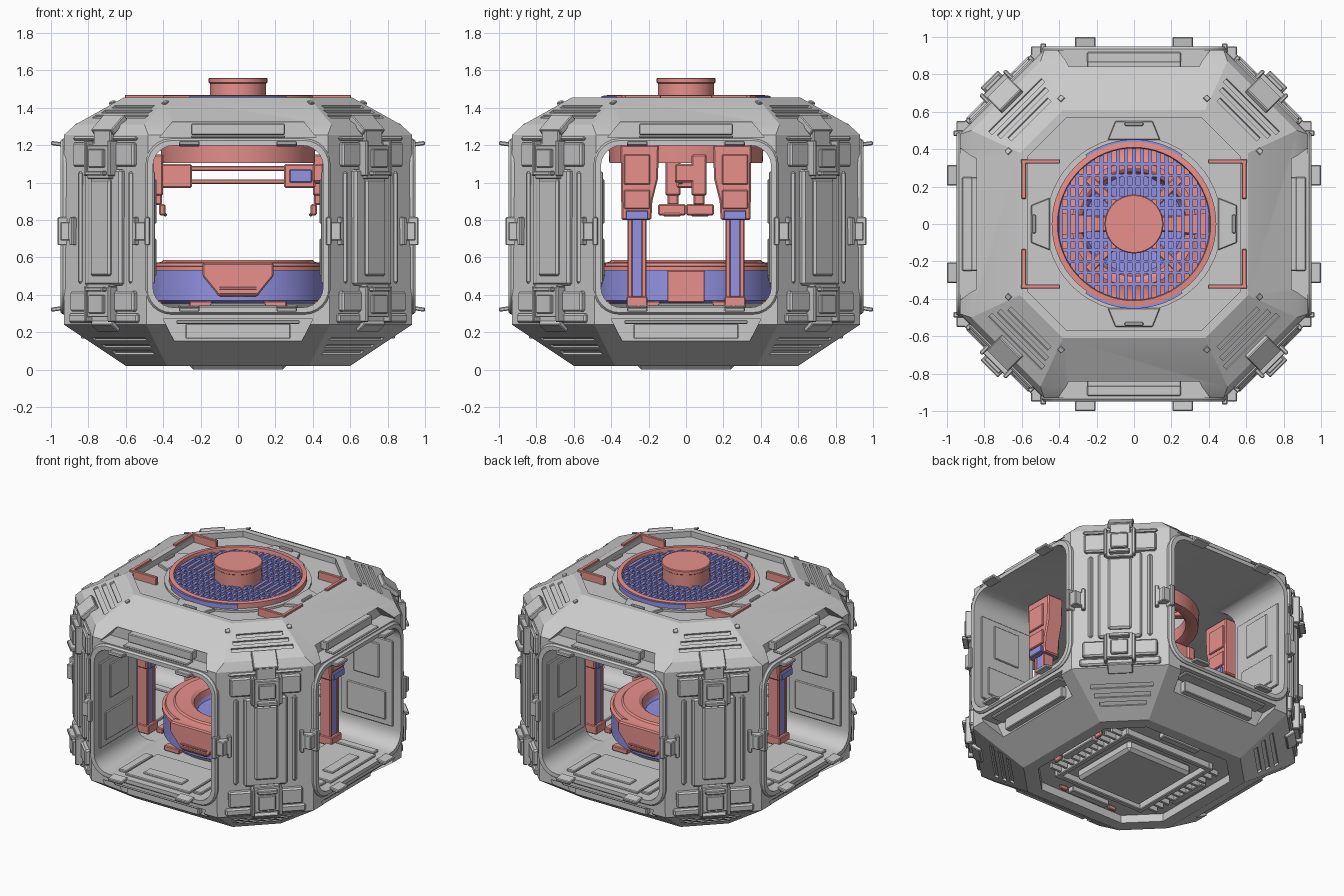
import bpy, bmesh
from math import radians, sqrt, pi, cos, sin
from mathutils import Matrix, Vector

if "Cube" in bpy.data.objects:
    bpy.data.objects.remove(bpy.data.objects["Cube"])

def colour(name, rgb):
    m = bpy.data.materials.new(name)
    m.diffuse_color = (*rgb, 1)
    m.use_nodes = True
    m.node_tree.nodes["Principled BSDF"].inputs["Base Color"].default_value = m.diffuse_color
    return m

RED = colour("red_paint", (0.8, 0.28, 0.26))
BLUE = colour("blue_paint", (0.29, 0.29, 0.78))
ONE = [Matrix()]
FLAT = Matrix.Rotation(pi / 2, 4, 'X')            # profile lies in plan, extrudes up z
SIDES = [Matrix.Rotation(pi / 2 * k, 4, 'Z') for k in range(4)]
CORNERS = [Matrix.Rotation(pi / 4 + pi / 2 * k, 4, 'Z') for k in range(4)]
ENDS = [Matrix.Rotation(a, 4, 'Z') for a in (0, pi)]

def finish(name, bm, mat=None, bevel=0.0, smooth=False):
    bmesh.ops.recalc_face_normals(bm, faces=bm.faces)
    me = bpy.data.meshes.new(name)
    bm.to_mesh(me)
    bm.free()
    ob = bpy.data.objects.new(name, me)
    bpy.context.collection.objects.link(ob)
    if mat:
        me.materials.append(mat)
    if bevel:
        mod = ob.modifiers.new("edge", 'BEVEL')
        mod.width, mod.segments = bevel, 1
    if smooth:
        shade(ob)
    return ob

def shade(ob, angle=30):
    bpy.ops.object.select_all(action='DESELECT')
    ob.select_set(True)
    bpy.context.view_layer.objects.active = ob
    bpy.ops.object.shade_smooth_by_angle(angle=radians(angle))

def boxes(name, items, frames=ONE, mat=None, bevel=0.005):
    """items: (centre x, y, z, size x, y, z, optional tilt about x in degrees)"""
    bm = bmesh.new()
    for f in frames:
        for it in items:
            tilt = Matrix.Rotation(radians(it[6] if len(it) > 6 else 0), 4, 'X')
            m = f @ Matrix.Translation(it[:3]) @ tilt @ Matrix.Diagonal((*it[3:6], 1))
            bmesh.ops.create_cube(bm, size=1, matrix=m)
    return finish(name, bm, mat, bevel)

def prisms(name, profiles, a, b, frames=ONE, mat=None, bevel=0.0):
    """extrude x-z outlines from y=a to y=b"""
    bm = bmesh.new()
    for f in frames:
        for pts in profiles:
            lo = [bm.verts.new(f @ Vector((x, a, z))) for x, z in pts]
            hi = [bm.verts.new(f @ Vector((x, b, z))) for x, z in pts]
            bm.faces.new(lo)
            bm.faces.new(hi[::-1])
            bridge(bm, lo, hi)
    return finish(name, bm, mat, bevel)

def bridge(bm, *loops):
    for lo, hi in zip(loops, loops[1:]):
        for i in range(len(lo)):
            j = (i + 1) % len(lo)
            bm.faces.new((lo[i], lo[j], hi[j], hi[i]))

def lathe(name, pts, mat=None, seg=64, start=0, sweep=2 * pi):
    bm = bmesh.new()
    vs = [bm.verts.new((r * cos(start), r * sin(start), z)) for r, z in pts]
    es = [bm.edges.new((vs[i], vs[i + 1])) for i in range(len(vs) - 1)]
    bmesh.ops.spin(bm, geom=vs + es, cent=(0, 0, 0), axis=(0, 0, 1), angle=sweep, steps=seg)
    bmesh.ops.remove_doubles(bm, verts=bm.verts, dist=1e-4)
    return finish(name, bm, mat, 0, True)

def octagon(r, h):
    return [(h, -r), (r, -h), (r, h), (h, r), (-h, r), (-r, h), (-r, -h), (-h, -r)]

def rounded(hx, z0, z1, r, n=6):
    pts = []
    for cx, cz, q in ((hx - r, z1 - r, 0), (r - hx, z1 - r, 1), (r - hx, z0 + r, 2), (hx - r, z0 + r, 3)):
        pts += [(cx + r * cos(pi / 2 * (q + i / n)), cz + r * sin(pi / 2 * (q + i / n))) for i in range(n + 1)]
    return pts

def cut(ob, cutter):
    mod = ob.modifiers.new("cut", 'BOOLEAN')
    mod.operation, mod.solver, mod.object = 'DIFFERENCE', 'EXACT', cutter
    bpy.context.view_layer.objects.active = ob
    bpy.ops.object.modifier_apply(modifier=mod.name)
    bpy.data.objects.remove(cutter)

# shell: eight-sided loft with crossing window tunnels and recesses
bm = bmesh.new()
rings = [[bm.verts.new((x, y, z)) for x, y in octagon(r, h)] for z, r, h in
         ((0.02, 0.60, 0.38), (0.24, 0.93, 0.49), (1.255, 0.93, 0.48), (1.31, 0.87, 0.50), (1.455, 0.61, 0.38))]
bm.faces.new(rings[0])
bm.faces.new(rings[-1])
bridge(bm, *rings)
shell = finish("shell", bm)
window = rounded(0.457, 0.33, 1.2, 0.11)
for k in (0, 1):
    cut(shell, prisms("tunnel_cutter", [window], -1.2, 1.2, [SIDES[k]]))
cut(shell, prisms("brow_cutter", [[(-0.42, 1.24), (0.42, 1.24), (0.35, 1.325), (-0.35, 1.325)]], -1.1, -0.82, SIDES))
cut(shell, prisms("sill_cutter", [[(-0.34, 0.15), (0.34, 0.15), (0.40, 0.27), (-0.40, 0.27)]], -1.1, -0.80, SIDES))
cut(shell, prisms("roof_cutter", [octagon(0.57, 0.36)], 1.415, 1.6, [FLAT]))
cut(shell, prisms("shaft_cutter", [[(0.41 * cos(i * pi / 24), 0.41 * sin(i * pi / 24)) for i in range(48)]],
                  1.0, 1.6, [FLAT]))
cut(shell, prisms("base_cutter", [octagon(0.52, 0.33)], -0.1, 0.075, [FLAT]))
cut(shell, boxes("slot_cutter", [(0, -0.969 + 0.269 * t, 1.31 + 0.145 * t, w, 0.03, 0.025, 28)
                                 for t, w in ((0.3, 0.4), (0.48, 0.36), (0.66, 0.3))] +
                 [(0, -1.004 + 0.311 * t, 0.24 - 0.22 * t, w, 0.03, 0.025, -35)
                  for t, w in ((0.35, 0.4), (0.52, 0.36), (0.68, 0.3))], CORNERS, bevel=0))
shade(shell, 18)

# window frames
bm = bmesh.new()
outer, inner = rounded(0.495, 0.295, 1.235, 0.14), rounded(0.455, 0.332, 1.198, 0.11)
for f in SIDES:
    bridge(bm, *[[bm.verts.new(f @ Vector((x, y, z))) for x, z in pts]
                 for pts, y in ((outer, -0.89), (outer, -0.935), (rounded(0.485, 0.305, 1.225, 0.13), -0.948),
                                (inner, -0.948), (inner, -0.90))])
finish("window_frames", bm, smooth=True)

# window tabs, brow and sill plates, edge clasps
boxes("window_tabs", [(s * 0.26, -0.965, z, 0.11, 0.07, 0.022, t) for s in (-1, 1)
                      for z, t in ((1.207, -8), (0.325, 8))], SIDES)
boxes("brow_plates", [(0, -0.84, 1.285, 0.5, 0.06, 0.06), (0, -0.885, 1.246, 0.5, 0.07, 0.014)], SIDES)
boxes("sill_plates", [(0, -0.81, 0.205, 0.56, 0.06, 0.08), (0, -0.86, 0.255, 0.66, 0.1, 0.02)], SIDES)
boxes("edge_clasps", [(s * x, y, 0.74, w, 0.06, h) for s in (-1, 1)
                      for x, y, w, h in ((0.51, -0.92, 0.08, 0.1), (0.485, -0.935, 0.03, 0.15))], SIDES)
boxes("corner_clasps", [(s * x, -1.01, 0.74, w, 0.04, h) for s in (-1, 1)
                        for x, w, h in ((0.27, 0.07, 0.1), (0.235, 0.025, 0.15))], CORNERS)

# corner columns: collars, centre panel, ridges
boxes("corner_collars", [(0, -1.0, 1.15, 0.46, 0.05, 0.13), (0, -1.005, 0.365, 0.48, 0.06, 0.11),
                         (0, -1.005, 0.275, 0.52, 0.04, 0.05), (0, -1.0, 1.235, 0.48, 0.03, 0.02)], CORNERS, bevel=0.01)
boxes("corner_panels", [(0, -1.0, 0.76, 0.28, 0.06, 0.62), (0, -1.025, 0.76, 0.15, 0.05, 0.52),
                        (-0.19, -1.0, 0.76, 0.03, 0.03, 0.6), (0.19, -1.0, 0.76, 0.03, 0.03, 0.6)], CORNERS, bevel=0.012)
# latches
latch = []
for zc, d in ((1.11, 1), (0.37, -1)):
    latch += [(0, -1.03, zc, 0.17, 0.06, 0.18), (0, -1.065, zc + d * 0.02, 0.11, 0.03, 0.1),
              (0, -1.075, zc - d * 0.06, 0.13, 0.04, 0.025)]
    latch += [(s * 0.09, -1.04, zc + d * 0.02, 0.022, 0.06, 0.19) for s in (-1, 1)]
latch += [(0, -0.975, 1.31, 0.16, 0.13, 0.035, 40), (0, -1.015, 1.235, 0.13, 0.03, 0.1),
          (0, -1.0, 0.235, 0.16, 0.07, 0.035, -35)]
boxes("corner_latches", latch, CORNERS)
boxes("corner_bolts", [(s * 0.2, -0.75, 1.428, 0.03, 0.03, 0.012, 28) for s in (-1, 1)], CORNERS, bevel=0.003)

# tunnel lining panels
walls = [(s * x, -0.69, z, 0.02, l, h) for s in (-1, 1)
         for x, z, l, h in ((0.455, 0.76, 0.4, 0.6), (0.447, 0.9, 0.2, 0.24), (0.447, 0.6, 0.3, 0.2))]
boxes("tunnel_panels", walls + [(0, -0.72, 0.335, 0.5, 0.36, 0.02), (-0.29, -0.72, 0.335, 0.06, 0.3, 0.02),
                                (0.29, -0.72, 0.335, 0.06, 0.3, 0.02), (0, -0.8, 0.345, 0.3, 0.08, 0.02)], SIDES)

# roof: collar, clip plates, corner brackets
lathe("roof_collar", [(0.47, 1.41), (0.47, 1.43), (0.41, 1.43), (0.41, 1.2)], seg=48)
prisms("roof_clips", [[(-0.14, 0.45), (0.14, 0.45), (0.1, 0.55), (-0.1, 0.55)]], 1.41, 1.435,
       [f @ FLAT for f in SIDES], bevel=0.004)
boxes("roof_clip_handles", [(0, -0.535, 1.44, 0.1, 0.02, 0.02)], SIDES)
boxes("roof_brackets", [(sx * x, sy * y, 1.436, w, l, 0.066) for sx in (-1, 1) for sy in (-1, 1)
                        for x, y, w, l in ((0.5, 0.335, 0.21, 0.022), (0.59, 0.24, 0.024, 0.21))], ONE, RED, 0.003)

# roof fan: ring, grille, blades, hub
lathe("fan_ring", [(0.41, 1.39), (0.44, 1.39), (0.44, 1.465), (0.41, 1.468), (0.405, 1.45), (0.41, 1.39)], RED)
for n, a in (("back", 55), ("front", 235)):
    lathe("fan_ring_pad_" + n, [(0.43, 1.4), (0.452, 1.4), (0.452, 1.462), (0.43, 1.462)], BLUE, 16, radians(a), radians(70))
chord = lambda p: 2 * sqrt(0.412 ** 2 - p * p)
boxes("grille_bars", [(p, 0, 1.435, 0.02, chord(p), 0.02) for p in [i * 0.0435 for i in range(-9, 10)]], ONE, BLUE, 0)
boxes("grille_cross_bars", [(0, s * p, 1.44, chord(p), 0.016, 0.02) for s in (-1, 1)
                            for p in (0.085, 0.14, 0.2, 0.26, 0.32)], ONE, BLUE, 0)
prisms("fan_blades", [[(0.12, -0.03), (0.41, -0.06), (0.41, 0.06), (0.12, 0.03)]], 1.4, 1.43, [f @ FLAT for f in ENDS], RED)
lathe("fan_hub", [(0, 1.40), (0.15, 1.40), (0.15, 1.53), (0.157, 1.535), (0.157, 1.556), (0.152, 1.56), (0, 1.56)], RED)
lathe("ceiling_ring", [(0.33, 1.21), (0.33, 1.12), (0.36, 1.105), (0.41, 1.105), (0.415, 1.21)], RED)
boxes("ceiling_beams", [(0, 0, 1.18, 0.7, 0.05, 0.03), (0, 0, 1.18, 0.05, 0.7, 0.03)], CORNERS[:1], RED)

# round floor basin
lathe("basin_foot", [(0.43, 0.33), (0.45, 0.365), (0, 0.365)])
lathe("basin_band", [(0.44, 0.35), (0.475, 0.37), (0.475, 0.53), (0.44, 0.53)], BLUE)
lathe("basin_rim", [(0.44, 0.525), (0.485, 0.53), (0.485, 0.55), (0.465, 0.555), (0.46, 0.57), (0.41, 0.575),
                    (0.40, 0.585), (0.30, 0.58), (0.28, 0.565), (0.27, 0.52)], RED)
lathe("basin_inside", [(0.29, 0.55), (0.26, 0.5), (0.12, 0.49), (0.1, 0.52), (0, 0.525)], BLUE)
prisms("basin_front_plates", [[(-0.1, 0.39), (0.1, 0.39), (0.19, 0.5), (0.19, 0.57), (-0.19, 0.57), (-0.19, 0.5)]],
       -0.49, -0.43, ENDS, RED, 0.008)
boxes("basin_front_slots", [(0, -0.492, z, 0.2, 0.012, 0.012) for z in (0.41, 0.435)], ENDS, RED, 0.002)
boxes("basin_side_plates", [(0, -0.465, 0.445, 0.2, 0.04, 0.17)], SIDES[1::2], RED)
boxes("basin_feet", [(s * 0.2, -0.43, 0.35, 0.12, 0.05, 0.035) for s in (-1, 1)], SIDES, RED)

# posts and hanging arm housings either side
ys = (-0.262, 0.262)
boxes("posts", [(0.53, y + s * 0.037, 0.57, 0.08, 0.025, 0.5) for y in ys for s in (-1, 1)] +
      [(0.53, y, 0.36, 0.11, 0.11, 0.06) for y in ys], ENDS, RED)
boxes("post_cores", [(0.53, y, 0.58, 0.07, 0.06, 0.5) for y in ys] +
      [(0.53, y, 0.825, 0.15, 0.12, 0.05) for y in ys], ENDS, BLUE)
arm = [(0.145, 1.2), (0.35, 1.2), (0.345, 0.8), (0.185, 0.8), (0.18, 0.9), (0.15, 1.02)]
prisms("arm_housings", [arm, [(-y, z) for y, z in arm]], -0.59, -0.47, SIDES[1::2], RED, 0.008)
boxes("arm_covers", [(0.53, s * 0.262, z, 0.14, 0.14, h) for s in (-1, 1) for z, h in ((1.07, 0.16), (0.91, 0.1))], ENDS, RED)

# cross rails, carriages and hanging grippers
boxes("cross_rails", [(0, 0.03, 1.075, 0.9, 0.03, 0.025), (0, -0.03, 1.005, 0.9, 0.025, 0.025)], ONE, RED)
boxes("rail_carriages", [(0.33, 0.0, 1.035, 0.17, 0.1, 0.13), (0.43, 0, 1.05, 0.06, 0.12, 0.1)], ENDS, RED, 0.01)
boxes("carriage_panel", [(0.335, -0.045, 1.035, 0.12, 0.03, 0.07)], ONE, BLUE)
boxes("grippers", [(0.43, 0.07, 1.04, 0.06, 0.08, 0.22), (0.425, 0.07, 0.92, 0.035, 0.06, 0.08),
                   (0.405, 0.075, 0.855, 0.035, 0.15, 0.06), (0.39, 0.075, 0.828, 0.02, 0.1, 0.02)], ENDS, RED, 0.008)

# underside: pad, surrounding bars and ribs
boxes("base_pad", [(0, 0, 0.04, 0.52, 0.52, 0.08)], ONE, None, 0.02)
boxes("base_bars", [(0, -0.34, 0.055, 0.72, 0.035, 0.05), (0, -0.45, 0.06, 0.3, 0.05, 0.04)], SIDES)
boxes("base_ribs", [(i * 0.06, -0.395, 0.06, 0.018, 0.09, 0.035) for i in range(-5, 6)], SIDES[1::2], None, 0)
boxes("base_hooks", [(s * 0.2, -0.46, 0.055, 0.06, 0.02, 0.03) for s in (-1, 1)], SIDES[:2], RED)
